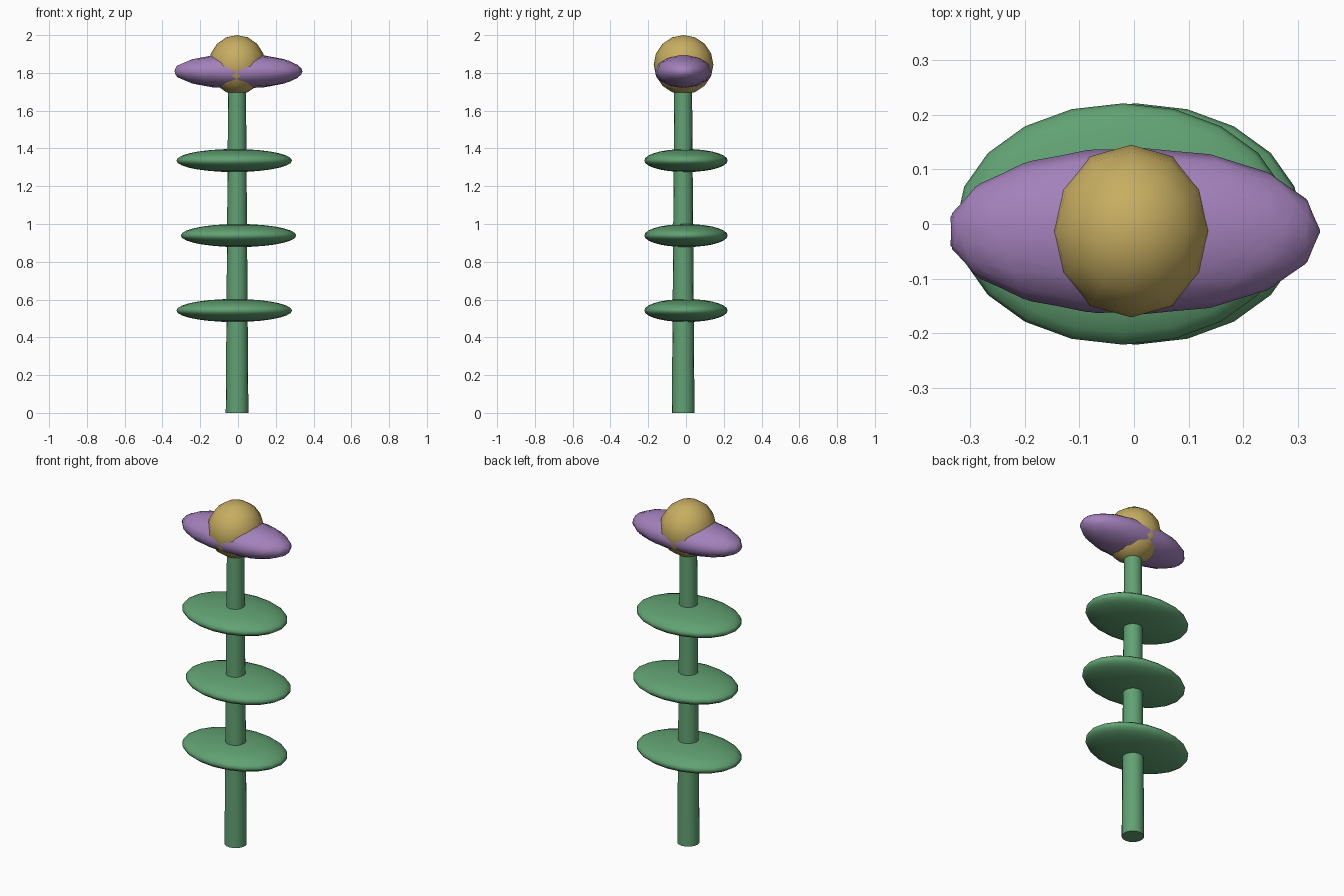
import bpy, math
from mathutils import Matrix

if "Cube" in bpy.data.objects:
    bpy.data.objects.remove(bpy.data.objects["Cube"])


def material(name, rgb):
    m = bpy.data.materials.new(name)
    m.diffuse_color = (*rgb, 1)
    m.use_nodes = True
    m.node_tree.nodes["Principled BSDF"].inputs["Base Color"].default_value = m.diffuse_color
    return m


GREEN = material("leaf_green", (0.12, 0.36, 0.17))
PURPLE = material("petal_purple", (0.37, 0.22, 0.50))
GOLD = material("centre_gold", (0.57, 0.42, 0.12))
CX, CY = -0.005, -0.013


def finish(name, mat, angle=60):
    ob = bpy.context.object
    ob.name = name
    ob.data.materials.append(mat)
    bpy.ops.object.shade_smooth_by_angle(angle=math.radians(angle))
    return ob


def ellipsoid(name, mat, centre, half, segs, rings, turn=None):
    """Unit sphere, turned first, then stretched to its half sizes."""
    bpy.ops.mesh.primitive_uv_sphere_add(segments=segs, ring_count=rings, radius=1)
    ob = finish(name, mat)
    m = Matrix.Translation(centre) @ Matrix.Diagonal((*half, 1))
    ob.data.transform(m @ turn if turn else m)
    return ob


# Tapered stem
bpy.ops.mesh.primitive_cone_add(vertices=16, radius1=0.06, radius2=0.047,
                                depth=1.75, location=(CX, CY - 0.002, 0.875))
finish("stem", GREEN)

# Three flat leaves, alternately shifted sideways
for i, x in enumerate((-0.02, 0.003, -0.02)):
    ellipsoid(f"leaf_{i + 1}", GREEN, (x, 0, 0.542 + 0.397 * i),
              (0.306, 0.221, 0.061), 20, 14)

# Overlapping low-poly petals: pointed along x, fanned slightly, squashed together
to_x = Matrix.Rotation(math.radians(90), 4, 'Y')
for i, (side, yaw) in enumerate(((1, 0), (1, 22), (1, -22), (-1, 10), (-1, -10))):
    turn = Matrix.Rotation(math.radians(yaw), 4, 'Z') @ to_x
    ellipsoid(f"petal_{i + 1}", PURPLE, (0.015 * side, CY, 1.808),
              (0.326, 0.152, 0.091), 12, 8, turn)

# Round flower centre
ellipsoid("flower_centre", GOLD, (CX, CY, 1.843), (0.150, 0.158, 0.157), 12, 8)
